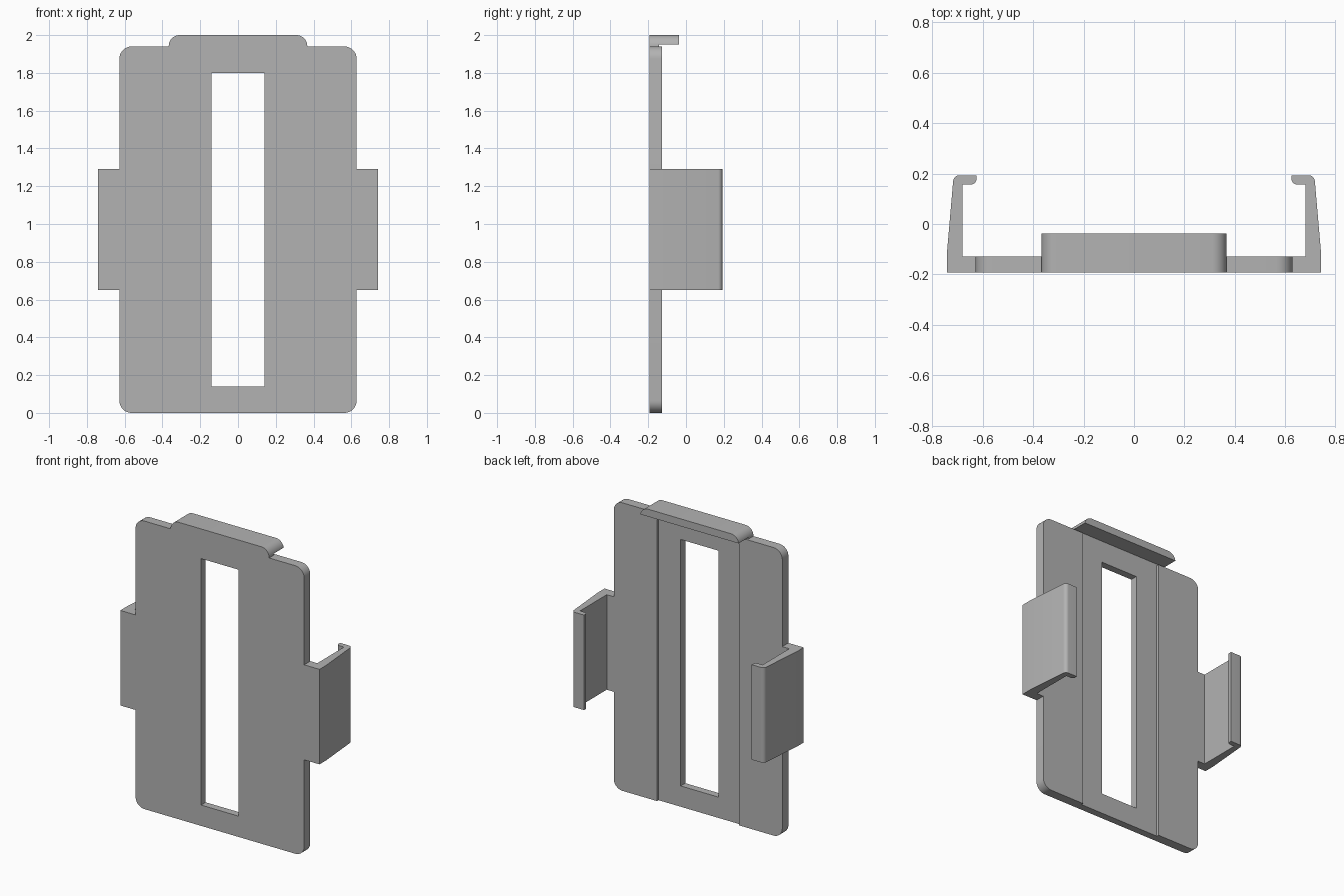
import bpy, bmesh, math
from mathutils import Vector, Matrix

if "Cube" in bpy.data.objects:
    bpy.data.objects.remove(bpy.data.objects["Cube"], do_unlink=True)

FRONT, BACK = -0.193, -0.128      # plate faces in y
RECESS = -0.144                   # floor of the shallow channel in the back
PLATE_TOP, TOP = 1.94, 2.0

grey = bpy.data.materials.new("plain grey")
grey.use_nodes = True
colour = (0.45, 0.45, 0.45, 1)
grey.diffuse_color = colour
bsdf = next(n for n in grey.node_tree.nodes if n.type == 'BSDF_PRINCIPLED')
bsdf.inputs["Base Color"].default_value = colour


def fillet(corners, steps=8):
    """Outline from (u, v, radius) corners, rounding those with a radius."""
    out = []
    for i, (u, v, r) in enumerate(corners):
        p = Vector((u, v))
        if r == 0:
            out.append(p)
            continue
        a = (Vector(corners[i - 1][:2]) - p).normalized()
        b = (Vector(corners[(i + 1) % len(corners)][:2]) - p).normalized()
        half = a.angle(b) / 2
        centre = p + (a + b).normalized() * r / math.sin(half)
        start = p + a * r / math.tan(half) - centre
        end = p + b * r / math.tan(half) - centre
        sweep = start.angle_signed(end)
        for k in range(steps + 1):
            out.append(centre + Matrix.Rotation(-sweep * k / steps, 2) @ start)
    return out


def extrude(name, outline, place, depth):
    """Solid from an outline; place maps (u, v) to 3D, depth is the sweep."""
    bm = bmesh.new()
    face = bm.faces.new([bm.verts.new(place(p.x, p.y)) for p in outline])
    swept = bmesh.ops.extrude_face_region(bm, geom=[face])["geom"]
    verts = [g for g in swept if isinstance(g, bmesh.types.BMVert)]
    bmesh.ops.translate(bm, verts=verts, vec=depth)
    bmesh.ops.recalc_face_normals(bm, faces=bm.faces)
    mesh = bpy.data.meshes.new(name)
    bm.to_mesh(mesh)
    bm.free()
    mesh.materials.append(grey)
    obj = bpy.data.objects.new(name, mesh)
    bpy.context.collection.objects.link(obj)
    return obj


def select(obj):
    bpy.ops.object.select_all(action='DESELECT')
    obj.select_set(True)
    bpy.context.view_layer.objects.active = obj


def cut_box(obj, low, high):
    """Cut a box out of an object and discard the cutter."""
    box = fillet([(low[0], low[2], 0), (high[0], low[2], 0),
                  (high[0], high[2], 0), (low[0], high[2], 0)])
    cutter = extrude("cutter", box, lambda u, v: (u, low[1], v), (0, high[1] - low[1], 0))
    cutter.hide_render = True
    mod = obj.modifiers.new("cut", 'BOOLEAN')
    mod.operation, mod.solver, mod.object = 'DIFFERENCE', 'EXACT', cutter
    select(obj)
    bpy.ops.object.modifier_apply(modifier=mod.name)
    bpy.data.objects.remove(cutter, do_unlink=True)


def smooth(obj):
    select(obj)
    bpy.ops.object.shade_smooth_by_angle(angle=math.radians(25))


# Back plate with rounded corners, a long slot and a shallow channel behind
w, r = 0.628, 0.065
plate = extrude("back_plate",
                fillet([(-w, 0, r), (w, 0, r), (w, PLATE_TOP, r), (-w, PLATE_TOP, r)]),
                lambda u, v: (u, FRONT, v), (0, BACK - FRONT, 0))
cut_box(plate, (-0.305, RECESS, -0.1), (0.305, 0.1, 2.1))
cut_box(plate, (-0.14, -0.4, 0.14), (0.14, 0.1, 1.8))
smooth(plate)

# Top lip, rounded at its ends, undercut to a thin neck where it meets the plate
w, r = 0.367, 0.058
lip = extrude("top_lip",
              fillet([(-w, PLATE_TOP, 0), (w, PLATE_TOP, 0), (w, TOP, r), (-w, TOP, r)]),
              lambda u, v: (u, FRONT, v), (0, -0.037 - FRONT, 0))
cut_box(lip, (-0.5, RECESS, 1.9), (0.5, 0.1, 1.95))
smooth(lip)

# Side clips: tapered arms with inward hooks
arm = fillet([(0.628, FRONT, 0), (0.742, FRONT, 0), (0.742, -0.12, 0),
              (0.715, 0.193, 0.025), (0.625, 0.193, 0), (0.625, 0.157, 0.02),
              (0.68, 0.157, 0), (0.68, BACK, 0), (0.628, BACK, 0)])
for name, side in (("left_clip", 1), ("right_clip", -1)):
    clip = extrude(name, arm, lambda u, v: (u * side, v, 0.65), (0, 0, 0.64))
    smooth(clip)
